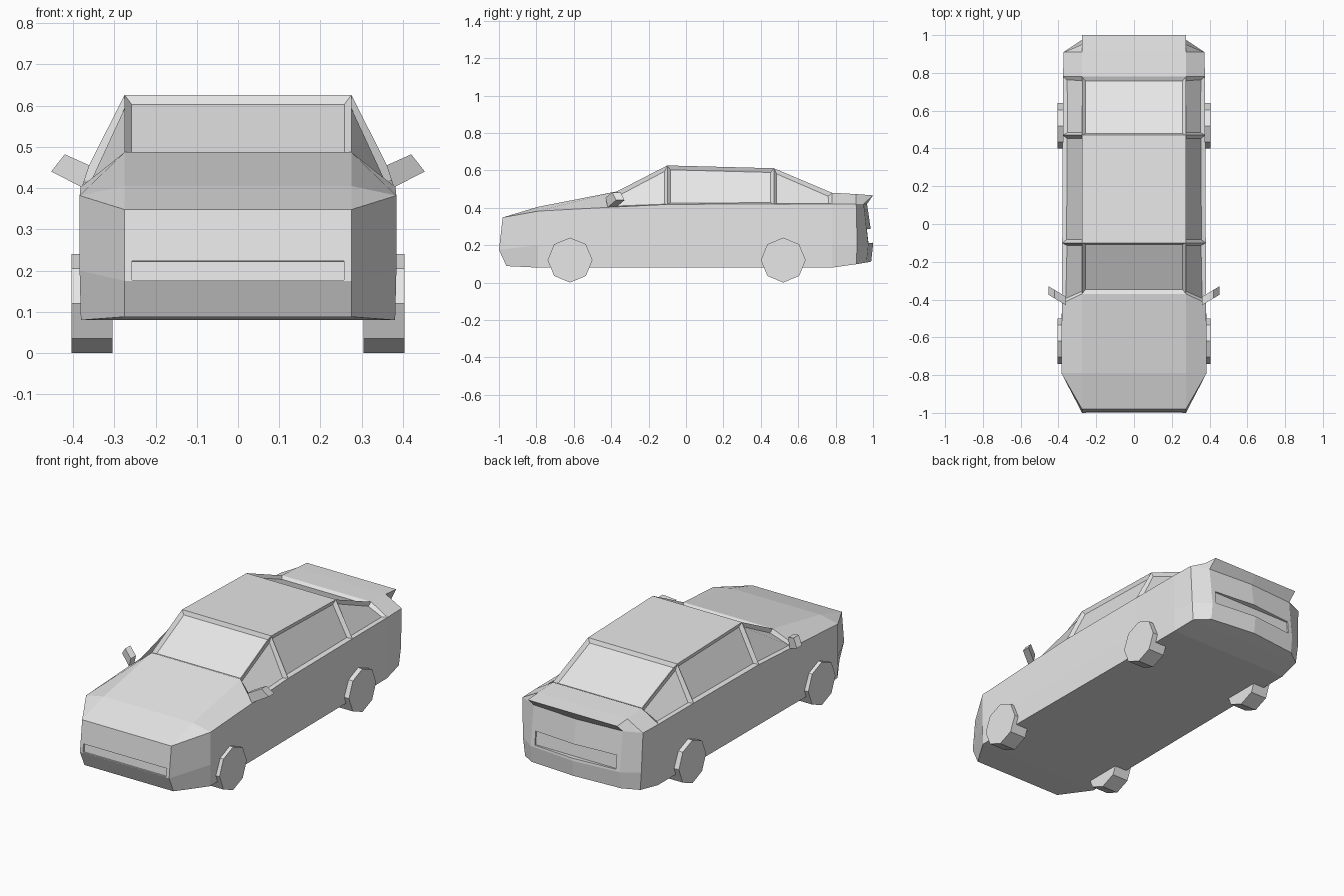
import bpy, bmesh, math
from mathutils import Matrix

if "Cube" in bpy.data.objects:
    bpy.data.objects.remove(bpy.data.objects["Cube"])

paint = bpy.data.materials.new("light_grey")
paint.diffuse_color = (0.8, 0.8, 0.8, 1)
paint.use_nodes = True
paint.node_tree.nodes["Principled BSDF"].inputs["Base Color"].default_value = paint.diffuse_color


def make(name, bm):
    bmesh.ops.remove_doubles(bm, verts=bm.verts[:], dist=1e-4)
    bmesh.ops.recalc_face_normals(bm, faces=bm.faces[:])
    me = bpy.data.meshes.new(name)
    bm.to_mesh(me)
    bm.free()
    me.materials.append(paint)
    ob = bpy.data.objects.new(name, me)
    bpy.context.collection.objects.link(ob)
    return ob


# Body stations, right half: sill, lower side, shoulder, upper edge
def station(y, upper, shoulder, x=0.38, ys=None):
    ys = y if ys is None else ys
    return [(x - 0.003, y, 0.08), (x, y, 0.2), (x, ys, shoulder), (0.275, y, upper)]


stations = [
    [(0.275, -0.96, 0.088), (0.275, -1, 0.175), (0.275, -0.98, 0.348), (0.275, -0.98, 0.348)],
    station(-0.79, 0.405, 0.382, 0.384),
    station(-0.37, 0.487, 0.402, 0.382, -0.42),
    station(-0.1, 0.626, 0.418),
    station(0.47, 0.611, 0.42, 0.377),
    station(0.78, 0.48, 0.42, 0.376),
    [(0.355, 0.91, 0.098), (0.365, 0.915, 0.2), (0.372, 0.91, 0.42), (0.275, 0.91, 0.473)],
    [(0.275, 0.965, 0.107), (0.275, 0.975, 0.2), (0.275, 0.95, 0.42), (0.275, 1.0, 0.466)],
]
rear_mid = [(0, 0.99, 0.112), (0, 1.0, 0.2), (0, 0.968, 0.42), (0, 1.0, 0.466)]

bm = bmesh.new()
weld = {}


def face(pts):
    vs = []
    for p in pts:
        key = tuple(round(c, 4) for c in p)
        if key not in weld:
            weld[key] = bm.verts.new(p)
        if weld[key] not in vs:
            vs.append(weld[key])
    return bm.faces.new(vs) if len(vs) > 2 else None


def flip(p):
    return (-p[0], p[1], p[2])


glass = []
last = len(stations) - 2
for i, (a, b) in enumerate(zip(stations, stations[1:])):
    # sides, both left and right
    for m in (lambda p: p, flip):
        for k in range(3):
            f = face([m(a[k]), m(b[k]), m(b[k + 1]), m(a[k + 1])])
            if k == 2 and i in (2, 3, 4):
                glass.append(f)
    # centre strip on top and underside
    for k in (0, 3):
        tail = [b[k], rear_mid[k], flip(b[k])] if i == last else [b[k], flip(b[k])]
        f = face([a[k]] + tail + [flip(a[k])])
        if k == 3 and i in (2, 4):
            glass.append(f)

# Nose and bowed tail panels
nose, tail = stations[0], stations[-1]
for k in range(2):
    face([nose[k], flip(nose[k]), flip(nose[k + 1]), nose[k + 1]])
for k in range(3):
    for m in (lambda p: p, flip):
        face([m(tail[k]), rear_mid[k], rear_mid[k + 1], m(tail[k + 1])])

# Recessed windows
bmesh.ops.recalc_face_normals(bm, faces=bm.faces[:])
bmesh.ops.inset_individual(bm, faces=glass, thickness=0.017, depth=-0.017, use_even_offset=True)
body = make("car_body", bm)


# Slots cut into the nose and tail
def cut_slot(half_x, y, z, depth, height, tilt):
    c = bmesh.new()
    mat = (Matrix.Translation((0, y, z)) @ Matrix.Rotation(tilt, 4, 'X')
           @ Matrix.Diagonal((2 * half_x, depth, height, 1)))
    bmesh.ops.create_cube(c, size=1, matrix=mat)
    cutter = make("slot_cutter", c)
    cutter.hide_render = True
    mod = body.modifiers.new("slot", 'BOOLEAN')
    mod.operation = 'DIFFERENCE'
    mod.solver = 'EXACT'
    mod.object = cutter
    bpy.context.view_layer.objects.active = body
    bpy.ops.object.modifier_apply(modifier="slot")
    bpy.data.objects.remove(cutter)


cut_slot(0.257, -1.0, 0.201, 0.03, 0.046, -0.11)
cut_slot(0.25, 0.99, 0.25, 0.055, 0.075, 0.1)

for side, s in (("right", 1), ("left", -1)):
    # Eight-sided wheels
    for end, y in (("front", -0.62), ("rear", 0.52)):
        w = bmesh.new()
        mat = Matrix.Translation((s * 0.354, y, 0.12)) @ Matrix.Rotation(math.pi / 2, 4, 'Y')
        bmesh.ops.create_cone(w, cap_ends=True, segments=8, radius1=0.12, radius2=0.12,
                              depth=0.1, matrix=mat)
        make(f"{end}_{side}_wheel", w)

    # Swept-back door mirrors
    d = bmesh.new()
    outline = [(0.36, 0.455), (0.42, 0.482), (0.453, 0.44), (0.437, 0.432), (0.378, 0.402)]
    fr = [d.verts.new((s * x, -0.43 + (x - 0.36) * 0.6, z)) for x, z in outline]
    bk = [d.verts.new((v.co.x, v.co.y + 0.045, v.co.z)) for v in fr]
    d.faces.new(fr)
    d.faces.new(bk[::-1])
    for k in range(5):
        n = (k + 1) % 5
        d.faces.new((fr[k], bk[k], bk[n], fr[n]))
    make(f"{side}_mirror", d)
